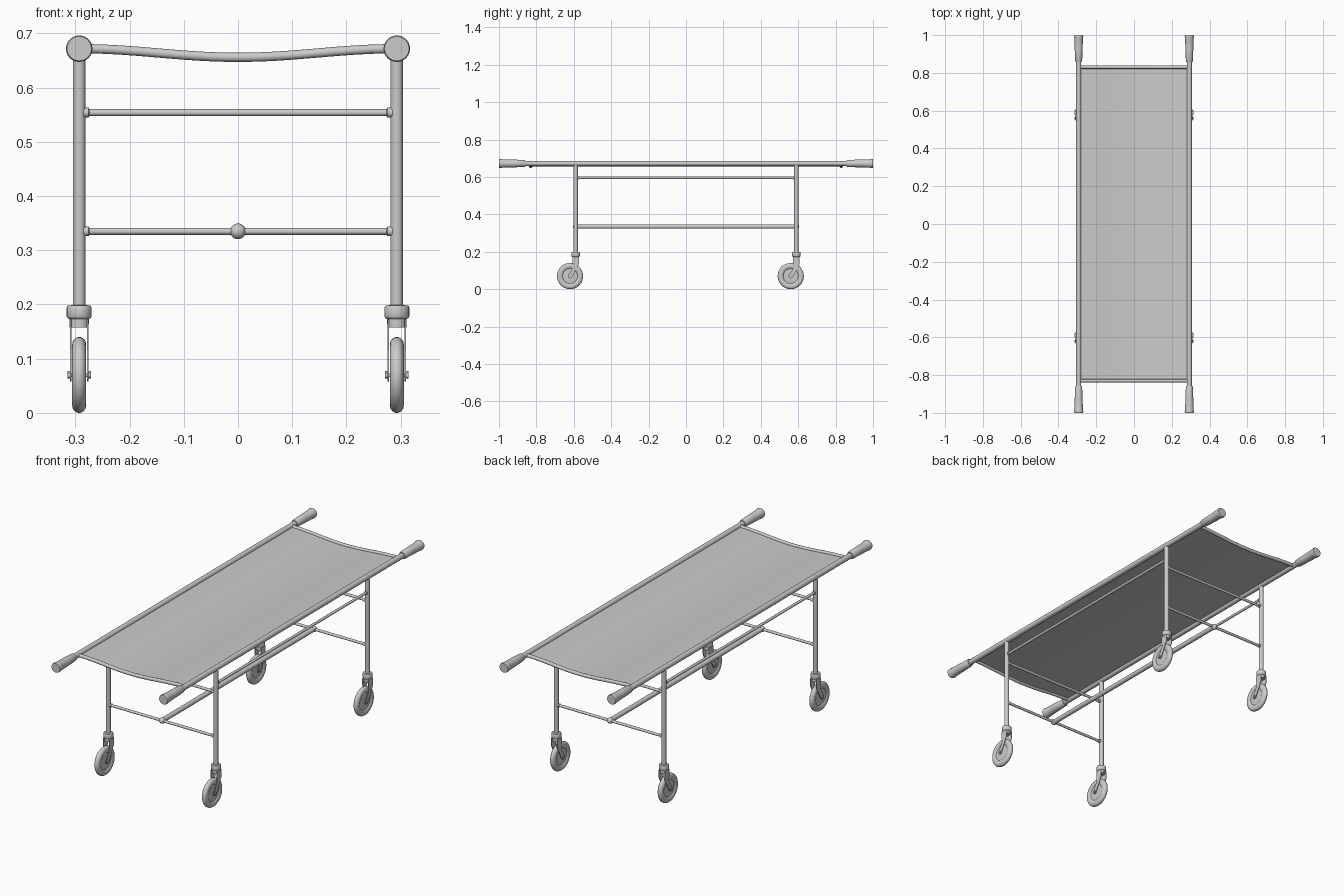
import bpy, bmesh, math
from mathutils import Vector

if "Cube" in bpy.data.objects:
    bpy.data.objects.remove(bpy.data.objects["Cube"])

RAIL_X, RAIL_Z, LEG_Y, BAR_Z = 0.293, 0.672, 0.59, 0.335


def finish(name, bm, angle=35):
    bmesh.ops.recalc_face_normals(bm, faces=bm.faces)
    me = bpy.data.meshes.new(name)
    bm.to_mesh(me)
    bm.free()
    ob = bpy.data.objects.new(name, me)
    bpy.context.collection.objects.link(ob)
    bpy.ops.object.select_all(action='DESELECT')
    ob.select_set(True)
    bpy.context.view_layer.objects.active = ob
    bpy.ops.object.shade_smooth_by_angle(angle=math.radians(angle))
    return ob


def lathe(name, profile, origin, axis, n=24):
    """Revolve (radius, distance) points about an axis, closed with end caps."""
    q = Vector((0, 0, 1)).rotation_difference(Vector(axis))
    bm = bmesh.new()
    rings = []
    for r, t in profile:
        rings.append([bm.verts.new(Vector(origin) + q @ Vector(
            (r * math.cos(math.tau * i / n), r * math.sin(math.tau * i / n), t)))
            for i in range(n)])
    for a, b in zip(rings, rings[1:]):
        for i in range(n):
            j = (i + 1) % n
            bm.faces.new((a[i], a[j], b[j], b[i]))
    bm.faces.new(rings[0][::-1])
    bm.faces.new(rings[-1])
    return finish(name, bm)


def rod(name, a, b, r, n=20):
    d = Vector(b) - Vector(a)
    return lathe(name, [(r, 0), (r, d.length)], a, d.normalized(), n)


def sag(x):
    return RAIL_Z - 0.016 * (0.5 + 0.5 * math.cos(math.pi * x / RAIL_X))


xs = [RAIL_X * (i / 12 - 1) for i in range(25)]

# sagging canvas sheet
bm = bmesh.new()
rows = [[bm.verts.new((x, y, sag(x))) for x in xs] for y in (-0.83, 0.83)]
for i in range(24):
    bm.faces.new((rows[0][i], rows[0][i + 1], rows[1][i + 1], rows[1][i]))
canvas = finish("canvas", bm)
if canvas.data.polygons[0].normal.z < 0:
    canvas.data.flip_normals()

# side rails, upper side bars and carrying handles
for sx in (-1, 1):
    x = sx * RAIL_X
    rod("side_rail", (x, -0.9, RAIL_Z), (x, 0.9, RAIL_Z), 0.0132)
    rod("upper_side_bar", (x, -LEG_Y, 0.596), (x, LEG_Y, 0.596), 0.0065)
    for sy in (-1, 1):
        lathe("handle", [(0.0165, 0), (0.0185, 0.004), (0.021, 0.07), (0.0225, 0.125),
                         (0.0245, 0.132), (0.0245, 0.137), (0.0225, 0.142)],
              (x, sy * 0.858, RAIL_Z), (0, sy, 0))
        rod("rail_side_bar_collar", (x, sy * (LEG_Y - 0.012), 0.596),
            (x, sy * (LEG_Y - 0.017), 0.596), 0.009)

for sy in (-1, 1):
    # bowed end tube
    cu = bpy.data.curves.new("end_tube", 'CURVE')
    cu.dimensions = '3D'
    cu.bevel_depth = 0.0085
    cu.bevel_resolution = 4
    cu.use_fill_caps = True
    sp = cu.splines.new('POLY')
    sp.points.add(len(xs) - 1)
    for p, x in zip(sp.points, xs):
        p.co = (x, sy * 0.83, sag(x), 1)
    bpy.context.collection.objects.link(bpy.data.objects.new("end_tube", cu))

    # cross bars between each pair of legs, with end collars
    y = sy * LEG_Y
    for z in (0.554, BAR_Z):
        w = 0.285
        lathe("cross_bar", [(0.009, -w), (0.009, 0.009 - w), (0.0065, 0.011 - w),
                            (0.0065, w - 0.011), (0.009, w - 0.009), (0.009, w)],
              (0, y, z), (1, 0, 0))
    # round joint where the centre bar meets the cross bar
    rj = 0.0145
    lathe("centre_joint", [(max(rj * math.sin(a), 0.0003), rj * math.cos(a))
                           for a in [math.pi * i / 12 for i in range(13)]],
          (0, y, BAR_Z), (0, 1, 0))

rod("centre_bar", (0, -LEG_Y, BAR_Z), (0, LEG_Y, BAR_Z), 0.0115)


# casters: tyre and recessed hub profile (radius, offset across the width)
half = [(0.012, 0.009), (0.040, 0.007), (0.042, 0.009), (0.047, 0.0115), (0.055, 0.013),
        (0.062, 0.0118), (0.067, 0.008), (0.0695, 0.004)]
wheel_profile = [(r, -t) for r, t in half] + [(0.07, 0)] + half[::-1]


def fork_plate(name, x, y, wy, thick):
    """Leaning plate from the swivel down to a rounded end at the axle."""
    pts = [(y + 0.018, 0.172), (y + 0.018, 0.135)]
    pts += [(wy + 0.012 * math.cos(a), 0.07 + 0.012 * math.sin(a))
            for a in [math.radians(-25 - 20 * k) for k in range(9)]]
    pts += [(y - 0.014, 0.118), (y - 0.017, 0.14), (y - 0.017, 0.172)]
    bm = bmesh.new()
    f = bm.faces.new([bm.verts.new((x - thick / 2, a, b)) for a, b in pts])
    ext = bmesh.ops.extrude_face_region(bm, geom=[f])
    bmesh.ops.translate(bm, vec=(thick, 0, 0),
                        verts=[v for v in ext["geom"] if isinstance(v, bmesh.types.BMVert)])
    finish(name, bm)


for sx in (-1, 1):
    for sy in (-1, 1):
        x, y = sx * RAIL_X, sy * LEG_Y
        wy = y - 0.03
        rod("leg", (x, y, 0.17), (x, y, RAIL_Z), 0.0115)
        lathe("caster_socket", [(0.013, 0.162), (0.018, 0.164), (0.018, 0.173),
                                (0.0215, 0.175), (0.023, 0.178), (0.023, 0.194),
                                (0.021, 0.198), (0.0115, 0.199)], (x, y, 0), (0, 0, 1))
        lathe("fork_crown", [(0.0175, 0.158), (0.0175, 0.172)], (x, y, 0), (0, 0, 1))
        for s in (-1, 1):
            fork_plate("fork_side", x + s * 0.0158, y, wy, 0.003)
            rod("axle_nut", (x + s * 0.017, wy, 0.07), (x + s * 0.0215, wy, 0.07), 0.007, 6)
        rod("axle", (x - 0.02, wy, 0.07), (x + 0.02, wy, 0.07), 0.004, 12)
        lathe("wheel", wheel_profile, (x, wy, 0.07), (1, 0, 0), 40)
